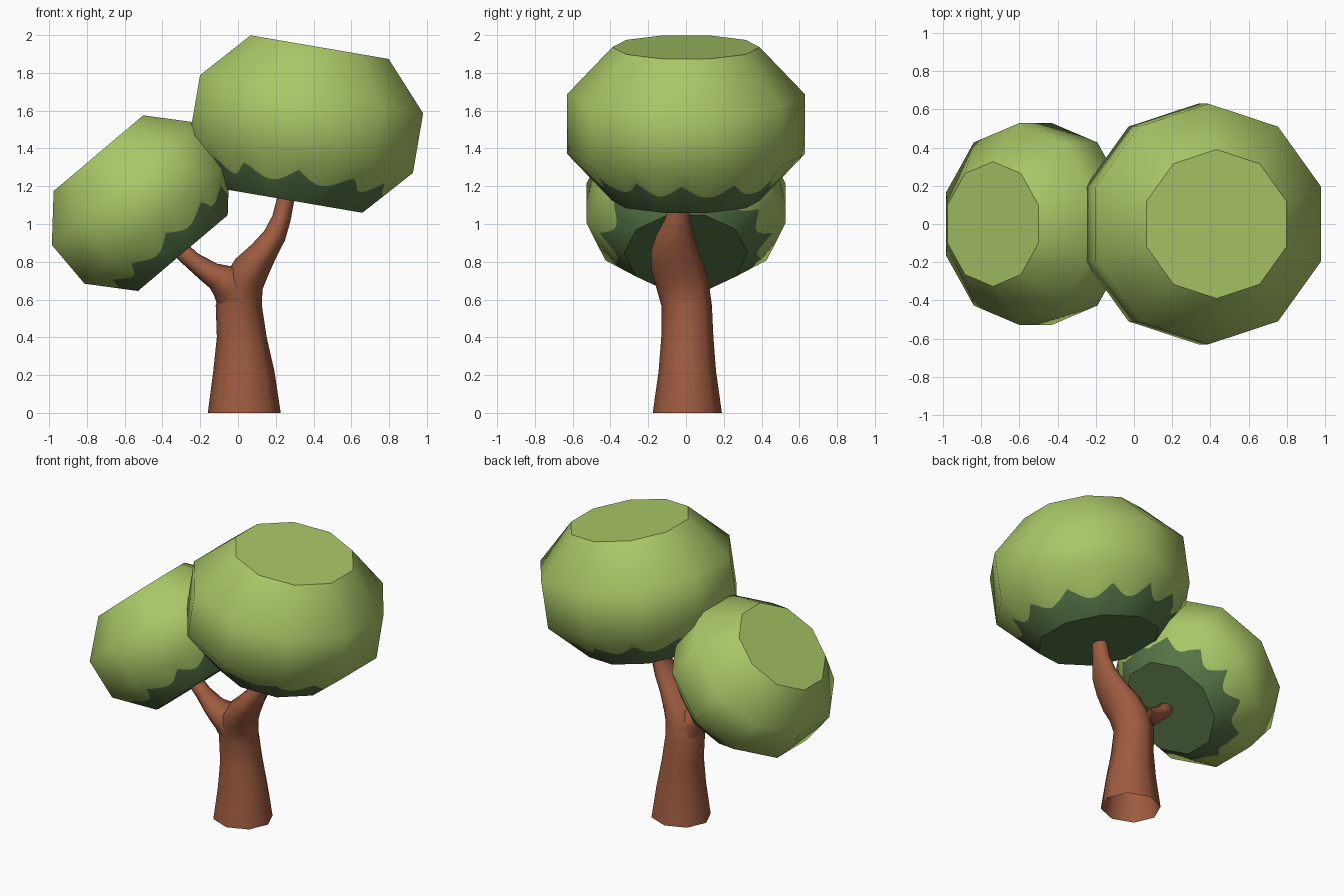
import bpy, bmesh, math
from mathutils import Vector

if "Cube" in bpy.data.objects:
    bpy.data.objects.remove(bpy.data.objects["Cube"])


def material(name, rgb):
    m = bpy.data.materials.new(name)
    m.diffuse_color = (*rgb, 1)
    m.use_nodes = True
    m.node_tree.nodes["Principled BSDF"].inputs["Base Color"].default_value = m.diffuse_color
    return m


LEAF = material("leaf green", (0.40, 0.57, 0.135))
SHADE = material("dark leaf green", (0.095, 0.175, 0.062))
BARK = material("bark brown", (0.34, 0.105, 0.05))


def finish(name, bm, mats):
    me = bpy.data.meshes.new(name)
    bm.to_mesh(me)
    bm.free()
    for m in mats:
        me.materials.append(m)
    ob = bpy.data.objects.new(name, me)
    bpy.context.collection.objects.link(ob)
    return ob


# Crown: ten-sided bevelled drum, scalloped dark underside
SIDES, SUB = 10, 12
N = SIDES * SUB
H1, H2, H3 = 0.253, 0.573, 0.826       # ring heights
R_CAP, R_MID = 0.39, 0.63


def on_decagon(i, r):
    k, f = divmod(i, SUB)
    a = [math.pi / 2 + 2 * math.pi * (k + j) / SIDES for j in (0, 1)]
    p, q = [Vector((math.cos(t), math.sin(t), 0)) * r for t in a]
    return p.lerp(q, f / SUB)


def crown(name, base, tilt, scale):
    bm = bmesh.new()
    normals = []

    def ring(place, nr, nz):
        out = []
        for i in range(N):
            v = bm.verts.new(place(i))
            a = math.pi / 2 + 2 * math.pi * i / N
            normals.append(Vector((nr * math.cos(a), nr * math.sin(a), nz)).normalized())
            out.append(v)
        return out

    def flat(r, h):
        return lambda i: on_decagon(i, r) + Vector((0, 0, h))

    def scallop(i):
        a = 2 * math.pi * i / N
        f = 0.39 + 0.27 * (1 - abs(math.sin(6 * a + 0.25 * math.sin(3 * a)))) + 0.03 * math.sin(2 * a)
        return flat(R_CAP, 0)(i).lerp(flat(R_MID, H1)(i), f)

    under = ring(flat(R_CAP, 0), 0, -1)
    rings = [ring(flat(R_CAP, 0), 0.72, -0.69), ring(scallop, 0.82, -0.55),
             ring(flat(R_MID, H1), 0.92, -0.38), ring(flat(R_MID, H2), 0.92, 0.38),
             ring(flat(R_CAP, H3), 0.72, 0.69)]
    top = ring(flat(R_CAP, H3), 0, 1)
    bm.faces.new(under[::-1]).material_index = 1
    bm.faces.new(top)
    for level, (a, b) in enumerate(zip(rings, rings[1:])):
        for i in range(N):
            j = (i + 1) % N
            bm.faces.new((a[i], a[j], b[j], b[i])).material_index = int(level == 0)
    for f in bm.faces:
        f.smooth = True
    ob = finish(name, bm, (LEAF, SHADE))
    ob.data.normals_split_custom_set_from_vertices(normals)
    ob.location = base
    ob.rotation_euler = (0, math.radians(tilt), 0)
    ob.scale = (scale,) * 3


crown("large_crown", (0.293, 0, 1.122), 9.7, 1.0)
crown("small_crown", (-0.292, 0, 0.846), -40.2, 0.838)


# Trunk and branch: eight-sided tubes; stations are x, y, z, rx, ry, tilt
def tube(name, stations):
    bm = bmesh.new()
    rings = []
    for x, y, z, rx, ry, tilt in stations:
        t = math.radians(tilt)
        ring = []
        for k in range(8):
            a = k * math.pi / 4
            u = rx * math.cos(a)
            ring.append(bm.verts.new((x + u * math.cos(t), y + ry * math.sin(a),
                                      z - u * math.sin(t))))
        rings.append(ring)
    for a, b in zip(rings, rings[1:]):
        for i in range(8):
            j = (i + 1) % 8
            bm.faces.new((a[i], a[j], b[j], b[i]))
    bm.faces.new(rings[-1])
    for f in bm.faces:
        f.smooth = True
    finish(name, bm, (BARK,))


tube("trunk", [
    (0.033, 0.007, 0, 0.193, 0.183, 0),
    (0.031, 0.007, 0.22, 0.162, 0.152, 0),
    (0.020, 0.007, 0.40, 0.132, 0.138, 0),
    (0.004, 0.003, 0.57, 0.122, 0.134, 0),
    (0.025, -0.020, 0.68, 0.108, 0.142, 14),
    (0.070, -0.043, 0.765, 0.098, 0.143, 30),
    (0.137, -0.060, 0.855, 0.073, 0.125, 33),
    (0.195, -0.060, 0.94, 0.060, 0.098, 27),
    (0.230, -0.045, 1.03, 0.050, 0.064, 17),
    (0.252, -0.036, 1.13, 0.046, 0.052, 10),
    (0.262, -0.034, 1.20, 0.044, 0.050, 8)])
tube("left_branch", [
    (0.005, 0.000, 0.56, 0.112, 0.122, 0),
    (-0.015, -0.020, 0.65, 0.115, 0.132, -14),
    (-0.075, -0.040, 0.715, 0.092, 0.118, -36),
    (-0.155, -0.045, 0.747, 0.062, 0.080, -44),
    (-0.245, -0.035, 0.810, 0.048, 0.055, -42),
    (-0.37, -0.025, 0.925, 0.044, 0.048, -42)])
